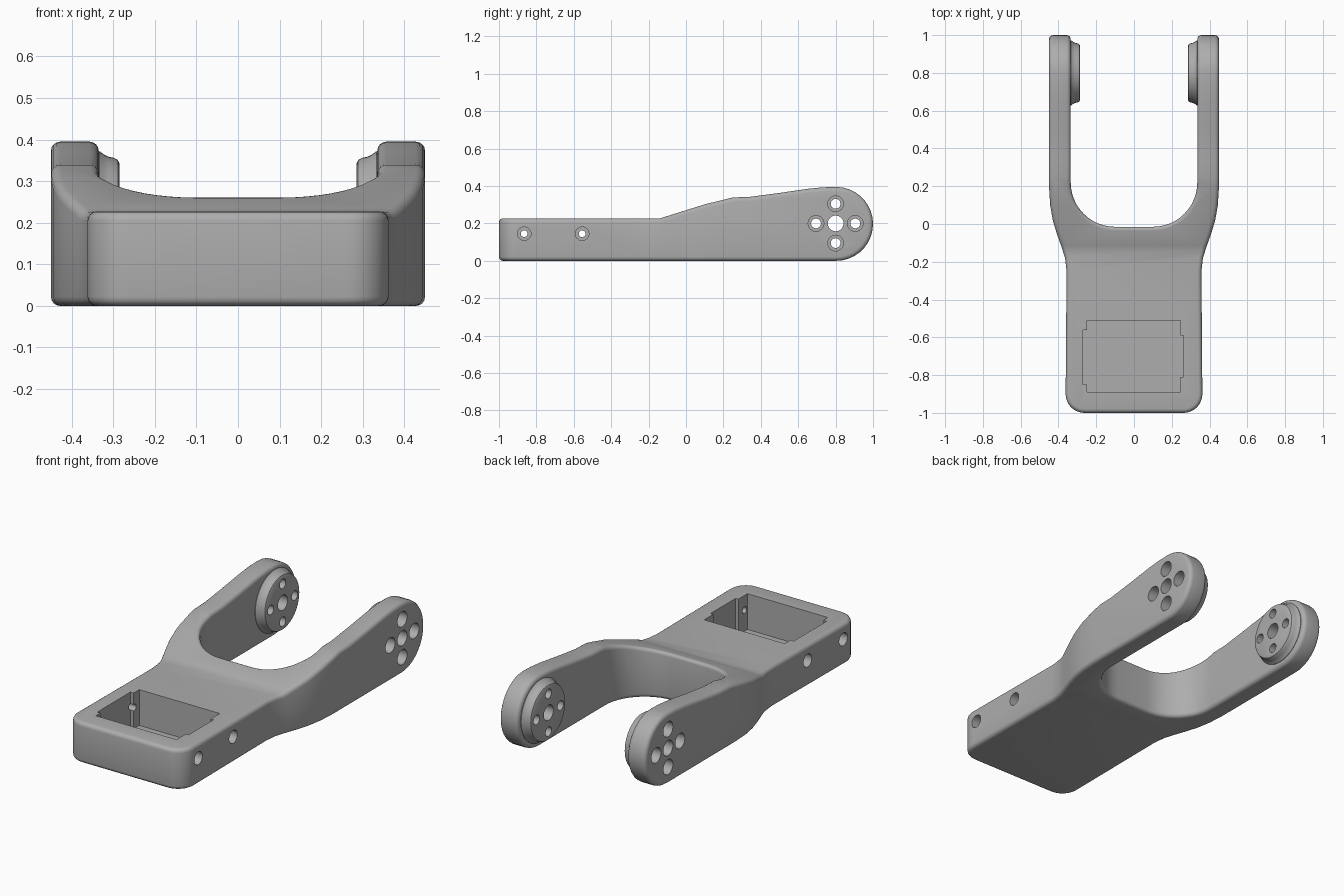
import bpy, bmesh
from math import sin, cos, radians, pi
from mathutils import Vector

if "Cube" in bpy.data.objects:
    bpy.data.objects.remove(bpy.data.objects["Cube"])

grey = bpy.data.materials.new("plain_grey")
grey.use_nodes = True
grey.diffuse_color = (0.42, 0.42, 0.42, 1)
grey.node_tree.nodes["Principled BSDF"].inputs["Base Color"].default_value = (0.42, 0.42, 0.42, 1)


def finish(name, bm):
    bmesh.ops.recalc_face_normals(bm, faces=bm.faces)
    mesh = bpy.data.meshes.new(name)
    bm.to_mesh(mesh)
    bm.free()
    obj = bpy.data.objects.new(name, mesh)
    bpy.context.collection.objects.link(obj)
    return obj


def prism(name, points, depth):
    """Extrude a closed outline along a vector."""
    bm = bmesh.new()
    face = bm.faces.new([bm.verts.new(p) for p in points])
    extruded = bmesh.ops.extrude_face_region(bm, geom=[face], use_keep_orig=True)
    moved = [v for v in extruded["geom"] if isinstance(v, bmesh.types.BMVert)]
    bmesh.ops.translate(bm, verts=moved, vec=Vector(depth))
    return finish(name, bm)


def lathe(name, stations, y, z, side, count=32):
    """Turned solid on an axis along x, given as (x, radius) stations."""
    bm = bmesh.new()
    rings = [[bm.verts.new((side * x, y + r * cos(2 * pi * i / count), z + r * sin(2 * pi * i / count)))
              for i in range(count)] for x, r in stations]
    for a, b in zip(rings, rings[1:]):
        for i in range(count):
            j = (i + 1) % count
            bm.faces.new((a[i], a[j], b[j], b[i]))
    bm.faces.new(rings[0])
    bm.faces.new(rings[-1])
    return finish(name, bm)


def arc(cx, cy, r, start, end, steps):
    angles = [radians(start + (end - start) * i / steps) for i in range(steps + 1)]
    return [(cx + r * cos(a), cy + r * sin(a)) for a in angles]


def apply(obj, mod):
    bpy.context.view_layer.objects.active = obj
    bpy.ops.object.modifier_apply(modifier=mod.name)


def combine(obj, tool, operation):
    tool.hide_render = True
    mod = obj.modifiers.new("combine", "BOOLEAN")
    mod.operation, mod.solver, mod.object = operation, "EXACT", tool
    apply(obj, mod)
    bpy.data.objects.remove(tool)


# Plan outline: rounded front, flared shoulders, two arms around a U opening
half = arc(0.262, -0.9, 0.1, -90, 0, 8)
half += [(0.357, -0.25), (0.365, -0.18), (0.384, -0.12), (0.409, -0.05), (0.43, 0.02),
         (0.444, 0.1), (0.45, 0.2), (0.45, 1.1), (0.335, 1.1)]
half += arc(0.1, 0.22, 0.235, 0, -90, 12)
plan = half + [(-x, y) for x, y in reversed(half)]
fork = prism("fork_bracket", [(x, y, -0.1) for x, y in plan], (0, 0, 0.7))

# Side profile: flat body, rising neck and round arm ends
TIP_Y, TIP_Z = 0.8025, 0.1975
profile = [(-1.1, 0), (-1.1, 0.227), (-0.14, 0.227), (0.1, 0.302), (0.25, 0.339), (0.34, 0.342),
           (0.5, 0.363), (0.65, 0.385), (0.73, 0.393)]
profile += arc(TIP_Y, TIP_Z, TIP_Z, 90, -90, 18)
combine(fork, prism("side_profile", [(-0.7, y, z) for y, z in profile], (1.4, 0, 0)), "INTERSECT")

# Rounded rims
bevel = fork.modifiers.new("rounding", "BEVEL")
bevel.width, bevel.segments = 0.022, 4
bevel.limit_method, bevel.angle_limit = "ANGLE", radians(45)
bevel.use_clamp_overlap = False
apply(fork, bevel)

# Flared round bosses inside the arm ends
boss = [(0.4, 0.172), (0.333, 0.172), (0.322, 0.164), (0.312, 0.159), (0.298, 0.156),
        (0.289, 0.151), (0.285, 0.142)]
for side in (-1, 1):
    combine(fork, lathe("boss", boss, 0.8, 0.2, side, 48), "UNION")

# Bolt pattern through each arm end, and screw holes in the body sides
for side in (-1, 1):
    combine(fork, lathe("axle_hole", [(0.5, 0.042), (0.25, 0.042)], 0.8, 0.2, side), "DIFFERENCE")
    for dy, dz in ((1, 0), (-1, 0), (0, 1), (0, -1)):
        bolt = [(0.5, 0.042), (0.37, 0.042), (0.37, 0.026), (0.25, 0.026)]
        combine(fork, lathe("bolt_hole", bolt, 0.8 + 0.105 * dy, 0.2 + 0.105 * dz, side), "DIFFERENCE")
    for y in (-0.865, -0.555):
        screw = [(0.5, 0.036), (0.31, 0.036), (0.31, 0.018), (0.22, 0.018)]
        combine(fork, lathe("screw_hole", screw, y, 0.145, side), "DIFFERENCE")

# Open-topped pocket with a shallow slot on each side
pocket = [(-0.25, -0.89), (0.245, -0.89), (0.245, -0.81), (0.262, -0.81), (0.262, -0.59), (0.245, -0.59),
          (0.245, -0.51), (-0.25, -0.51), (-0.25, -0.56), (-0.27, -0.56), (-0.27, -0.85), (-0.25, -0.85)]
combine(fork, prism("pocket", [(x, y, 0.028) for x, y in pocket], (0, 0, 0.4)), "DIFFERENCE")

# Finish
fork.data.materials.clear()
fork.data.materials.append(grey)
for face in fork.data.polygons:
    face.material_index = 0
bpy.ops.object.select_all(action="DESELECT")
fork.select_set(True)
bpy.context.view_layer.objects.active = fork
bpy.ops.object.shade_smooth_by_angle(angle=radians(32))
